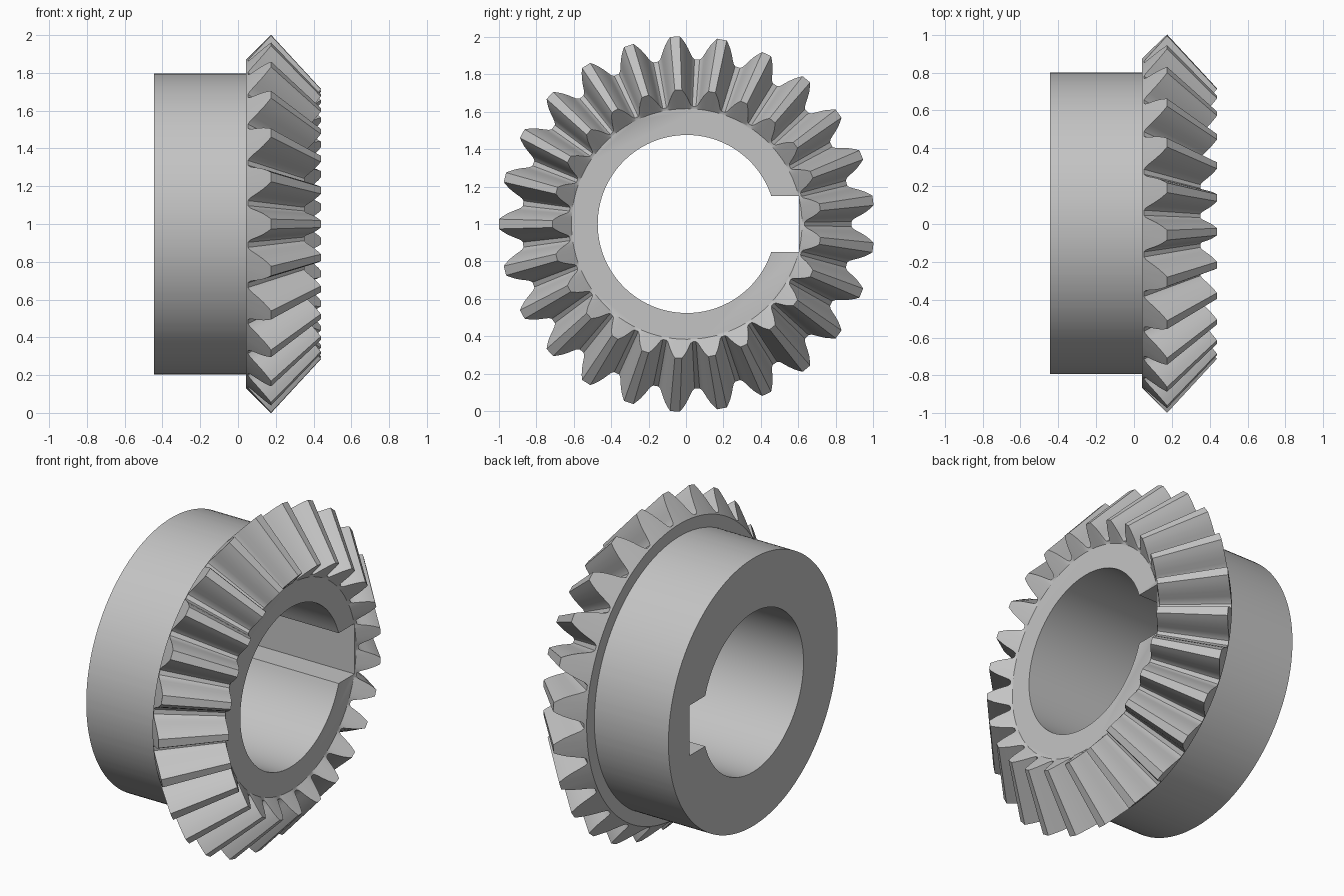
import bpy
import bmesh
import math

cube = bpy.data.objects.get("Cube")
if cube:
    bpy.data.objects.remove(cube, do_unlink=True)

TEETH = 25
APEX = 1.10             # x where the tooth cones meet
FRONT = 0.715           # size of the front tooth end relative to the back end
CENTRE_Y, CENTRE_Z = 0.004, 1.0
BORE, KEY_HALF, KEY_DEPTH = 0.475, 0.15, 0.60

steel = bpy.data.materials.new("steel grey")
steel.use_nodes = True
colour = (0.55, 0.55, 0.55, 1)
steel.diffuse_color = colour
steel.node_tree.nodes["Principled BSDF"].inputs["Base Color"].default_value = colour


def make_object(name, bm):
    bmesh.ops.recalc_face_normals(bm, faces=bm.faces)
    mesh = bpy.data.meshes.new(name)
    bm.to_mesh(mesh)
    bm.free()
    mesh.materials.append(steel)
    obj = bpy.data.objects.new(name, mesh)
    bpy.context.collection.objects.link(obj)
    return obj


# Half a tooth: radius and half width, from tip to root
flank = [(1.002, 0.026), (0.985, 0.039), (0.962, 0.054), (0.935, 0.067),
         (0.91, 0.077), (0.89, 0.086), (0.88, 0.097)]
half = [(r, w / r) for r, w in flank]
tooth = [(r, -a) for r, a in reversed(half)] + half

# Outline of all teeth on the back cone
outline = []
for i in range(TEETH):
    middle = math.pi + i * math.tau / TEETH
    outline += [(r, middle + a) for r, a in tooth]


def point(x, r, a):
    return (x, CENTRE_Y + r * math.cos(a), CENTRE_Z + r * math.sin(a))


def circle(x, r):
    return [point(x, r, a) for _, a in outline]


back_end = [point(r - 0.827, r, a) for r, a in outline]
front_end = [point(APEX + (r - 0.827 - APEX) * FRONT, r * FRONT, a) for r, a in outline]

# Hub and toothed body as one skin of loops, closed at both ends
sections = [circle(-0.445, 0.797), circle(0.043, 0.797), circle(0.043, 0.87),
            back_end, front_end, circle(0.345, 0.615)]
bm = bmesh.new()
loops = [[bm.verts.new(p) for p in s] for s in sections]
count = len(outline)
for a, b in zip(loops, loops[1:]):
    for i in range(count):
        j = (i + 1) % count
        bm.faces.new((a[i], a[j], b[j], b[i]))
bm.faces.new(loops[0])
bm.faces.new(loops[-1])
gear = make_object("bevel_gear", bm)

# Bore with a keyway, cut as one keyhole-shaped prism
start = math.asin(KEY_HALF / BORE)
steps = 96
keyhole = [(KEY_DEPTH, -KEY_HALF), (KEY_DEPTH, KEY_HALF)]
for i in range(steps + 1):
    a = start + (math.tau - 2 * start) * i / steps
    keyhole.append((BORE * math.cos(a), BORE * math.sin(a)))
bm = bmesh.new()
face = bm.faces.new([bm.verts.new((-1, CENTRE_Y + y, CENTRE_Z + z)) for y, z in keyhole])
extruded = bmesh.ops.extrude_face_region(bm, geom=[face])["geom"]
bmesh.ops.translate(bm, vec=(2, 0, 0),
                    verts=[v for v in extruded if isinstance(v, bmesh.types.BMVert)])
cutter = make_object("bore_cutter", bm)
cutter.hide_render = True

cut = gear.modifiers.new("bore", "BOOLEAN")
cut.operation = "DIFFERENCE"
cut.solver = "EXACT"
cut.object = cutter
bpy.ops.object.select_all(action="DESELECT")
gear.select_set(True)
bpy.context.view_layer.objects.active = gear
bpy.ops.object.modifier_apply(modifier=cut.name)
bpy.data.objects.remove(cutter, do_unlink=True)

bpy.ops.object.shade_smooth_by_angle(angle=math.radians(25))
